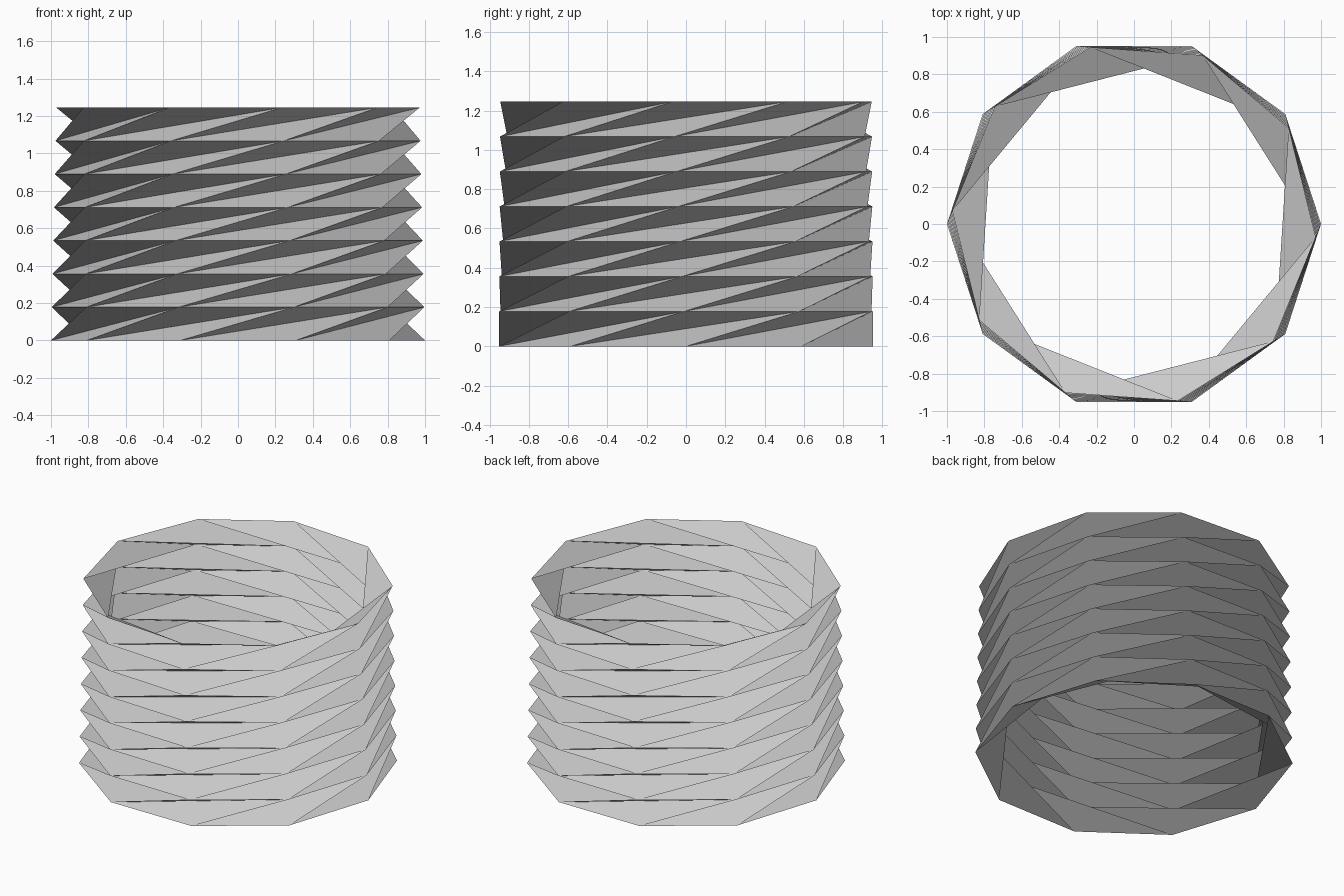
import bpy
import bmesh
from math import cos, sin, radians, tau

cube = bpy.data.objects.get("Cube")
if cube:
    bpy.data.objects.remove(cube, do_unlink=True)

SIDES = 10
LAYERS = 7
HEIGHT = 1.245
TOP_RADIUS = 0.974
TOTAL_DRIFT = radians(-4.1)   # slow turn of the rings from base to rim

# Single paper colour
paper = bpy.data.materials.new("light grey paper")
paper.use_nodes = True
grey = (0.6, 0.6, 0.6, 1.0)
paper.diffuse_color = grey
paper.node_tree.nodes["Principled BSDF"].inputs["Base Color"].default_value = grey

bm = bmesh.new()

# Ten-sided rings, slightly narrowing and turning with height
rings = []
for level in range(LAYERS + 1):
    t = level / LAYERS
    radius = 1 + (TOP_RADIUS - 1) * t
    ring = []
    for i in range(SIDES):
        a = tau * i / SIDES + TOTAL_DRIFT * t
        ring.append(bm.verts.new((radius * cos(a), radius * sin(a), HEIGHT * t)))
    rings.append(ring)

# Twisted folds: each layer alternates upward and downward facing triangles
for low, high in zip(rings, rings[1:]):
    for i in range(SIDES):
        j, k = (i + 1) % SIDES, (i + 2) % SIDES
        bm.faces.new((low[i], low[j], high[k]))
        bm.faces.new((low[i], high[k], high[j]))

mesh = bpy.data.meshes.new("folded_tube")
bm.to_mesh(mesh)
bm.free()
mesh.materials.append(paper)
tube = bpy.data.objects.new("folded_tube", mesh)
bpy.context.collection.objects.link(tube)
